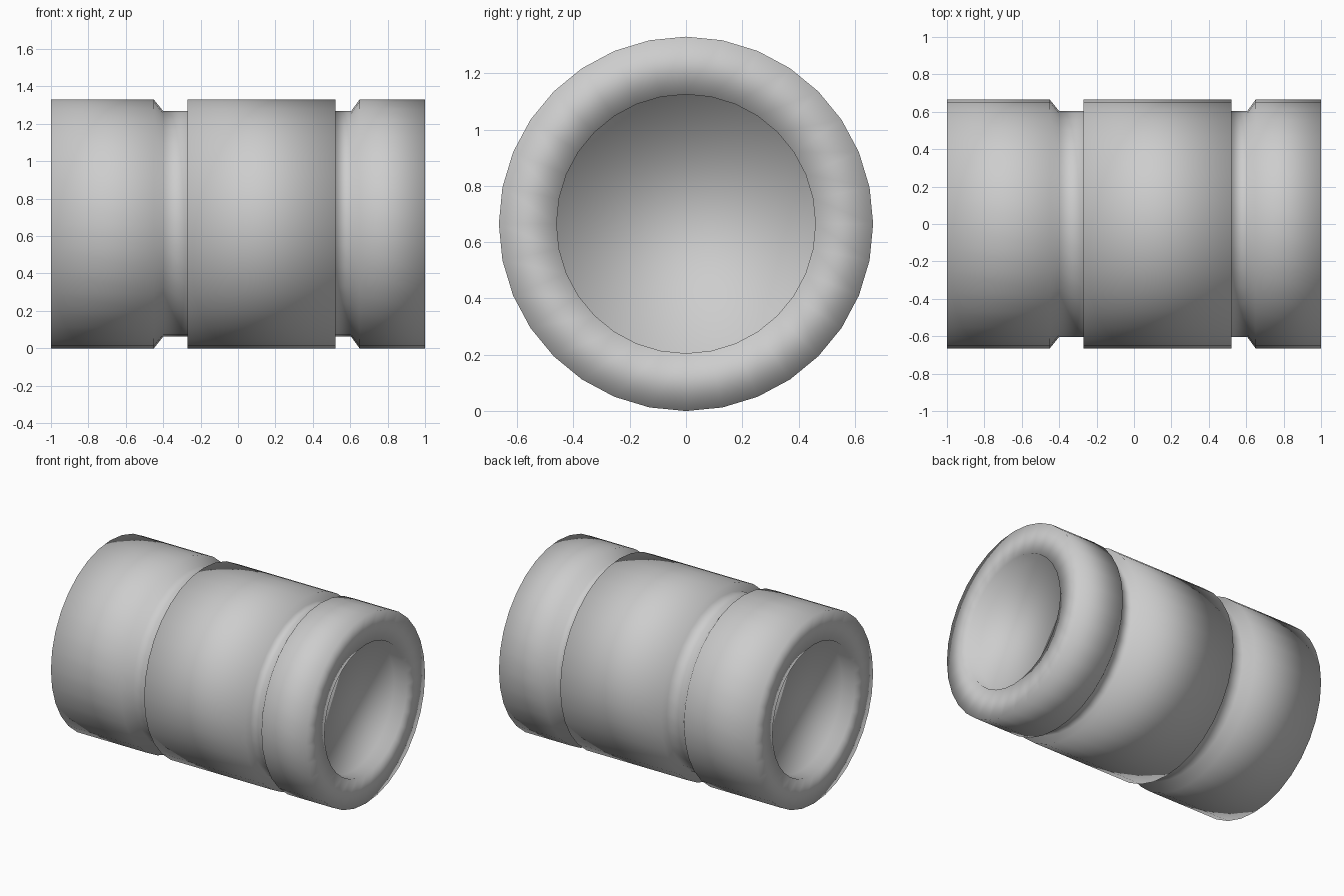
import bpy, bmesh, math
from mathutils import Vector

cube = bpy.data.objects.get("Cube")
if cube:
    bpy.data.objects.remove(cube, do_unlink=True)

SIDES = 32
R, GROOVE, BORE = 0.665, 0.603, 0.46
DEPTH = 0.1  # depth of the shallow recess in each end

# Half-section (x, radius) from the left recess floor to the right recess floor
profile = [
    (-1 + DEPTH, BORE), (-1, BORE), (-1, R),
    (-0.45, R), (-0.40, GROOVE), (-0.27, GROOVE), (-0.27, R),
    (0.52, R), (0.52, GROOVE), (0.605, GROOVE), (0.65, R),
    (1, R), (1, BORE), (1 - DEPTH, BORE),
]

# Revolve the section around the x axis
bm = bmesh.new()
verts = [bm.verts.new((x, 0, r)) for x, r in profile]
edges = [bm.edges.new(pair) for pair in zip(verts, verts[1:])]
bmesh.ops.spin(bm, geom=verts + edges, cent=(0, 0, 0), axis=Vector((1, 0, 0)),
               angle=2 * math.pi, steps=SIDES)
bmesh.ops.remove_doubles(bm, verts=bm.verts, dist=0.0005)

# Close both recess floors
bmesh.ops.holes_fill(bm, edges=[e for e in bm.edges if e.is_boundary], sides=0)
bmesh.ops.recalc_face_normals(bm, faces=bm.faces)
bmesh.ops.translate(bm, verts=bm.verts, vec=(0, 0, R))
for face in bm.faces:
    face.smooth = True

mesh = bpy.data.meshes.new("grooved_sleeve")
bm.to_mesh(mesh)
bm.free()
sleeve = bpy.data.objects.new("grooved_sleeve", mesh)
bpy.context.scene.collection.objects.link(sleeve)

# Plain grey finish
grey = bpy.data.materials.new("mid_grey")
grey.use_nodes = True
colour = (0.61, 0.61, 0.61, 1)
grey.diffuse_color = colour
grey.node_tree.nodes["Principled BSDF"].inputs["Base Color"].default_value = colour
mesh.materials.append(grey)
